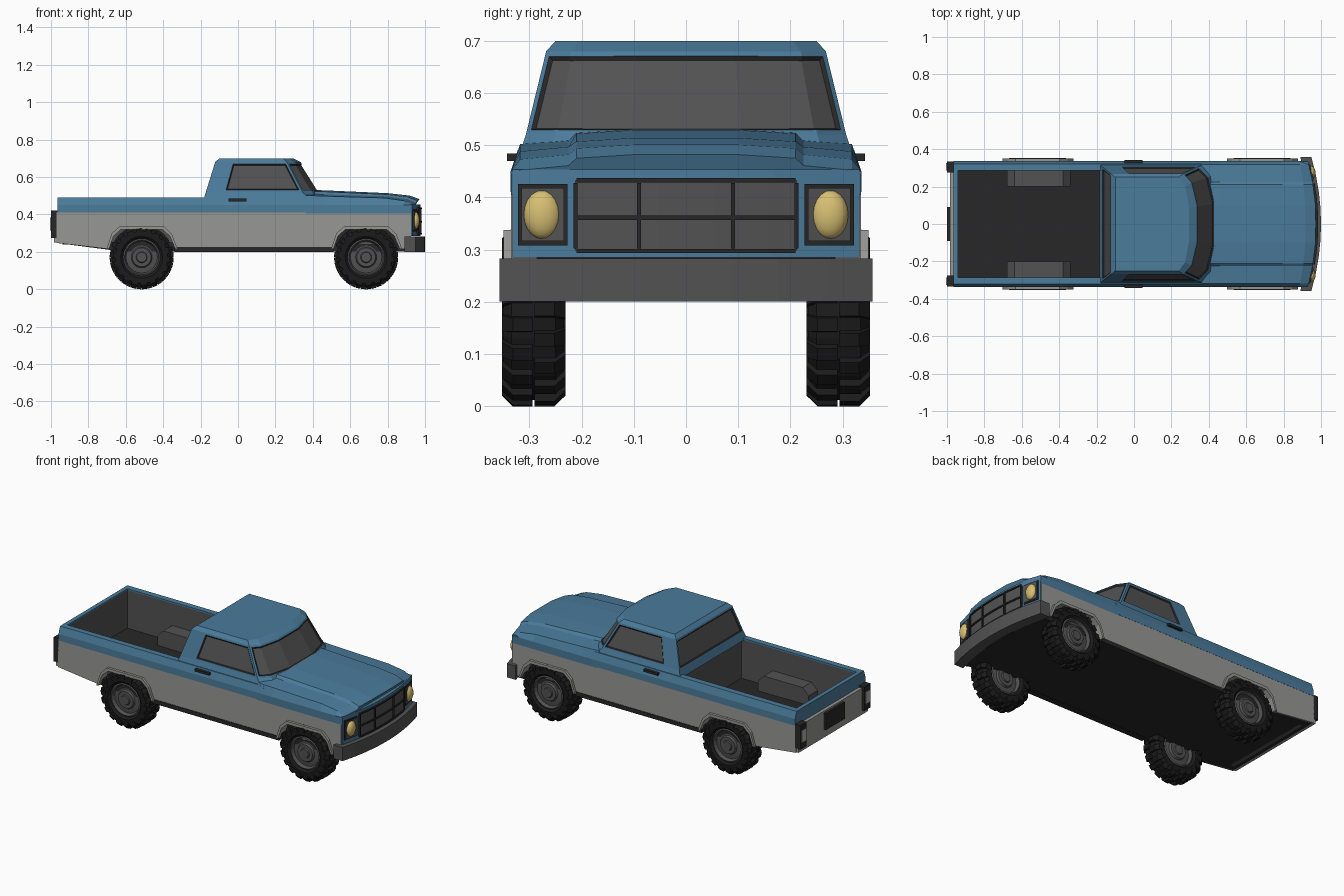
import bpy, bmesh, math
from mathutils import Matrix, Vector

cube = bpy.data.objects.get("Cube")
if cube:
    bpy.data.objects.remove(cube, do_unlink=True)


def material(name, r, g, b):
    m = bpy.data.materials.new(name)
    m.use_nodes = True
    m.diffuse_color = (r, g, b, 1)
    m.node_tree.nodes["Principled BSDF"].inputs["Base Color"].default_value = (r, g, b, 1)
    return m


BLUE = material("blue paint", .07, .2, .33)
GREY = material("grey paint", .31, .31, .3)
DARK = material("dark grey", .085, .085, .085)
BLACK = material("black trim", .02, .02, .02)
RUBBER = material("tyre rubber", .011, .011, .011)
YELLOW = material("lamp yellow", .68, .52, .17)
LENS = material("pale lens", .45, .45, .44)


def finish(name, bm, *mats, mirror=False, recalc=True):
    if recalc:
        bmesh.ops.recalc_face_normals(bm, faces=bm.faces)
    me = bpy.data.meshes.new(name)
    bm.to_mesh(me)
    bm.free()
    for m in mats:
        me.materials.append(m)
    ob = bpy.data.objects.new(name, me)
    bpy.context.collection.objects.link(ob)
    if mirror:
        ob.modifiers.new("Mirror", "MIRROR").use_axis = (False, True, False)
    return ob


def loft(bm, rings, caps=True, closed=True):
    rows = [[bm.verts.new(p) for p in ring] for ring in rings]
    n = len(rows[0])
    for a, b in zip(rows, rows[1:]):
        for i in range(n if closed else n - 1):
            j = (i + 1) % n
            bm.faces.new((a[i], a[j], b[j], b[i]))
    if caps:
        bm.faces.new(rows[0])
        bm.faces.new(rows[-1])
    return rows


def prism(name, pts, axis, a, b, mat, mirror=False):
    """Extrude a profile along x (points are y,z) or along y (points are x,z)."""
    bm = bmesh.new()
    place = (lambda p, t: (t, p[0], p[1])) if axis == "x" else (lambda p, t: (p[0], t, p[1]))
    loft(bm, [[place(p, t) for p in pts] for t in (a, b)])
    return finish(name, bm, mat, mirror=mirror)


def box(name, x0, x1, y0, y1, z0, z1, mat, mirror=False):
    return prism(name, [(x0, z0), (x1, z0), (x1, z1), (x0, z1)], "y", y0, y1, mat, mirror)


def nose_x(y):
    return .975 - .045 * (y / .335) ** 2


def curved(name, y0, y1, z0, z1, out, depth, mat, mirror=False, steps=8):
    """Upright panel that follows the bowed front end."""
    bm = bmesh.new()
    rings = []
    for i in range(steps + 1):
        y = y0 + (y1 - y0) * i / steps
        f = nose_x(y) + out
        rings.append([(f - depth, y, z0), (f, y, z0), (f, y, z1), (f - depth, y, z1)])
    loft(bm, rings)
    return finish(name, bm, mat, mirror=mirror)


# Lower body sides with wheel arches
WHEELS = (-.515, .685)
ARCH = [(-.175, .215), (-.15, .285), (-.11, .32), (.11, .32), (.15, .285), (.18, .215)]
side = [(-.97, .41), (-.97, .248)]
for cx in WHEELS:
    side += [(cx + x, z) for x, z in ARCH]
side += [(.925, .215), (.925, .41)]
prism("lower_side", side, "y", .286, .335, GREY, True)
for cx in WHEELS:
    outer = [(cx + x * 1.07, z + max(0, z - .215) * .17) for x, z in ARCH]
    inner = [(cx + x, z) for x, z in reversed(ARCH)]
    prism("arch_lip", outer + inner, "y", .33, .35, GREY, True)

# Underside, sills and filled engine bay
prism("underside", [(-.965, .247), (-.62, .202), (.93, .202), (.93, .24), (-.965, .255)],
      "y", -.325, .325, BLACK)
box("sill", -.34, .51, .3, .338, .2, .225, BLACK, True)
box("engine_bay", .3, .925, -.28, .28, .21, .45, BLACK)

# Upper rails and doors
prism("upper_side", [(.286, .41), (.336, .41), (.336, .45), (.322, .492), (.286, .492)],
      "x", -.965, .4, BLUE, True)

# Tailgate and load bed
box("tailgate", -.965, -.94, -.322, .322, .41, .492, BLUE)
box("rear_panel", -.985, -.94, -.33, .33, .25, .41, GREY)
bm = bmesh.new()
bmesh.ops.create_cube(bm, size=1, matrix=Matrix.Translation((-.555, 0, .362))
                      @ Matrix.Diagonal((.768, .57, .244, 1)))
bmesh.ops.delete(bm, geom=[f for f in bm.faces if f.normal.z > .5], context="FACES")
bmesh.ops.reverse_faces(bm, faces=bm.faces)
finish("bed_liner", bm, DARK, recalc=False)
prism("bed_wheel_box", [(-.68, .24), (-.68, .31), (-.64, .35), (-.38, .35), (-.34, .31), (-.34, .24)],
      "y", .2, .288, DARK, True)

# Tail lamps and rear plate
box("tail_lamp_frame", -1, -.965, .275, .335, .275, .42, BLACK, True)
box("tail_lamp", -1.004, -.99, .285, .325, .315, .385, LENS, True)
box("rear_plate", -1, -.98, -.09, .09, .3, .4, BLACK)

# Cab, with windows set into its faces
def cab_ring(z, rear, pillar, corner, centre, w):
    bow = centre - corner
    half = [(rear, w), (pillar, w), (corner, w), (corner + .6 * bow, .82 * w), (centre, .35 * w)]
    return [(x, y, z) for x, y in half] + [(x, -y, z) for x, y in reversed(half)]


bm = bmesh.new()
rows = loft(bm, [cab_ring(.48, -.184, -.08, .38, .455, .32),
                 cab_ring(.52, -.172, -.078, .345, .435, .307),
                 cab_ring(.68, -.122, -.035, .262, .335, .268),
                 cab_ring(.7, -.1, -.03, .24, .295, .25)])
bmesh.ops.recalc_face_normals(bm, faces=bm.faces)
low, high = rows[1], rows[2]


def pane(i):
    ring = {low[i], low[(i + 1) % 10], high[i], high[(i + 1) % 10]}
    return next(f for f in bm.faces if set(f.verts) == ring)


for group in [[pane(1)], [pane(7)], [pane(9)], [pane(i) for i in range(2, 7)]]:
    bmesh.ops.inset_region(bm, faces=group, thickness=.011, use_even_offset=True)
    trim = bmesh.ops.inset_region(bm, faces=group, thickness=.006, depth=-.006, use_even_offset=True)
    for f in trim["faces"]:
        f.material_index = 1
    for f in group:
        f.material_index = 2
finish("cab", bm, BLUE, BLACK, DARK)

# Bonnet and front wings, lofted forward
rings = []
for x, wing, top, bow in [(.36, .502, .525, 0), (.46, .498, .522, 0), (.8, .488, .507, .015),
                          (.92, .473, .494, .035), (.975, .452, .475, .045)]:
    half = [(.335, .405), (.336, .45), (.318, wing), (.225, wing + .009), (.21, top), (.1, top + .007)]
    pts = half + [(-y, z) for y, z in reversed(half)]
    rings.append([(x - bow * (y / .335) ** 2, y, z) for y, z in pts])
bm = bmesh.new()
loft(bm, rings)
finish("bonnet", bm, BLUE)

# Nose, grille and bumper
curved("nose", -.333, .333, .285, .453, 0, .06, BLUE)
curved("grille_panel", -.213, .213, .298, .432, .003, .01, DARK)
for z in (.297, .361, .433):
    curved("grille_bar", -.21, .21, z - .004, z + .004, .01, .015, BLACK)
for y in (-.212, -.09, .09, .212):
    curved("grille_post", y - .004, y + .004, .302, .428, .01, .015, BLACK, steps=1)
curved("front_bumper", -.357, .357, .2, .283, .025, .06, DARK)

# Headlamps
curved("lamp_frame", .227, .322, .308, .426, .004, .012, BLACK, True, 2)
curved("lamp_recess", .234, .315, .316, .418, .007, .012, DARK, True, 2)
bm = bmesh.new()
bmesh.ops.create_uvsphere(bm, u_segments=16, v_segments=10, radius=1,
                          matrix=Matrix.Translation((nose_x(.275) + .002, .275, .367))
                          @ Matrix.Diagonal((.024, .036, .047, 1)))
for f in bm.faces:
    f.smooth = True
finish("headlamp", bm, YELLOW, mirror=True)

# Door handles
box("door_handle", -.05, .045, .325, .343, .47, .484, BLACK, True)


# Wheels: turned tyre and rim with tapered tread blocks
def lathe(bm, profile, index, steps=24):
    before = set(bm.faces)
    rings = []
    for i in range(steps + 1):
        a = math.tau * i / steps
        rings.append([(r * math.cos(a), y, r * math.sin(a)) for r, y in profile])
    loft(bm, rings, caps=False, closed=False)
    for f in set(bm.faces) - before:
        f.material_index = index


bm = bmesh.new()
lathe(bm, [(.098, -.045), (.112, -.058), (.14, -.058), (.159, -.042), (.159, .042),
           (.14, .058), (.112, .058), (.098, .045)], 0)
for s in (-1, 1):
    lathe(bm, [(.1, .046 * s), (.092, .05 * s), (.084, .03 * s), (.056, .034 * s),
               (.05, .046 * s), (.03, .046 * s), (.026, .052 * s), (.001, .052 * s)], 1)
bmesh.ops.remove_doubles(bm, verts=bm.verts, dist=.0015)
LUGS = 18
for i in range(LUGS):
    for s in (-1, 1):
        turn = Matrix.Rotation(math.tau * (i + .25 * s) / LUGS, 4, "Y")
        rings = []
        for r, edge, t in [(.125, .061, .016), (.15, .061, .016), (.171, .04, .013)]:
            rings.append([turn @ Vector((u * t, y * s, r)) for u, y in
                          [(-1, .002), (1, .002), (1, edge), (-1, edge)]])
        loft(bm, rings)
wheel = finish("wheel_rear_left", bm, RUBBER, DARK)
wheel.location = (WHEELS[0], .292, .171)
for name, cx, s in [("wheel_rear_right", WHEELS[0], -1), ("wheel_front_left", WHEELS[1], 1),
                    ("wheel_front_right", WHEELS[1], -1)]:
    copy = wheel.copy()
    copy.name = name
    copy.location = (cx, .292 * s, .171)
    copy.rotation_euler.z = 0 if s > 0 else math.pi
    bpy.context.collection.objects.link(copy)
